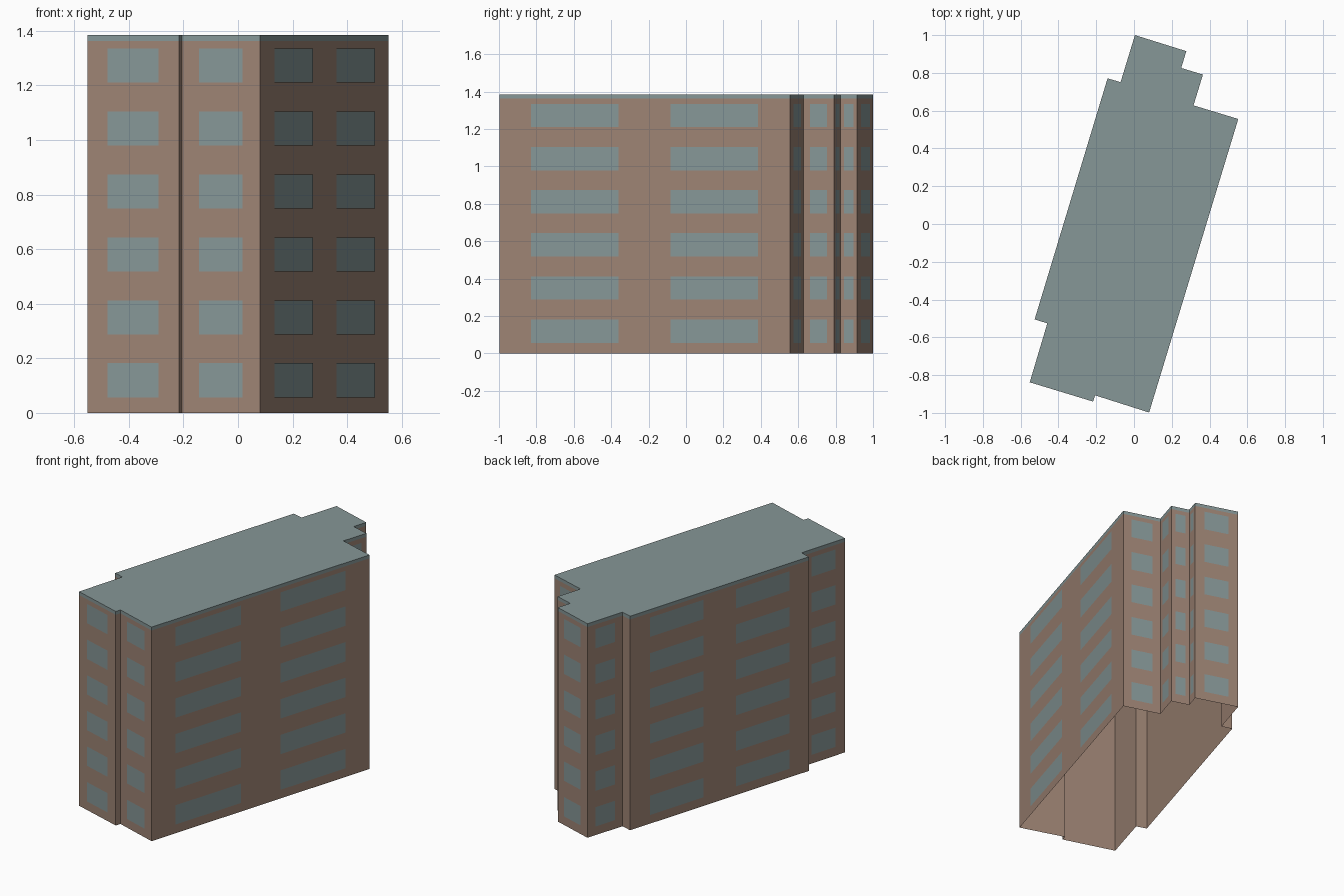
import bpy
from mathutils import Vector

cube = bpy.data.objects.get("Cube")
if cube:
    bpy.data.objects.remove(cube, do_unlink=True)


def make_material(name, rgb):
    mat = bpy.data.materials.new(name)
    mat.use_nodes = True
    mat.diffuse_color = (*rgb, 1)
    mat.node_tree.nodes["Principled BSDF"].inputs["Base Color"].default_value = (*rgb, 1)
    return mat


def make_object(name, verts, faces, mat):
    mesh = bpy.data.meshes.new(name)
    mesh.from_pydata(verts, [], faces)
    mesh.materials.append(mat)
    mesh.update()
    obj = bpy.data.objects.new(name, mesh)
    bpy.context.collection.objects.link(obj)
    return obj


brick = make_material("brown_wall", (0.34, 0.23, 0.175))
glass = make_material("grey_teal", (0.24, 0.31, 0.31))

HEIGHT, BAND = 1.385, 1.363
FLOORS, SILL, STOREY, PANE = 6, 0.057, 0.2305, 0.125
ONE = [(0.22, 0.78)]
TWO = [(0.11, 0.41), (0.59, 0.89)]

# Footprint corners, counterclockwise, with the window bays of the wall that follows
plan = [
    (-0.552, -0.838, ONE), (-0.217, -0.94, []), (-0.206, -0.907, ONE),
    (0.08, -0.998, TWO), (0.552, 0.556, ONE), (0.315, 0.628, ONE),
    (0.365, 0.791, ONE), (0.25, 0.826, ONE), (0.277, 0.915, ONE),
    (0.005, 1.0, ONE), (-0.071, 0.751, []), (-0.14, 0.771, TWO),
    (-0.526, -0.505, []), (-0.459, -0.526, ONE),
]
corners = [Vector((x, y, 0)) for x, y, bays in plan]
count = len(corners)


def ring(name, low, high, mat, cap=False):
    """Open band of walls around the footprint, optionally closed on top."""
    verts = [(c.x, c.y, z) for z in (low, high) for c in corners]
    faces = [(i, (i + 1) % count, (i + 1) % count + count, i + count)
             for i in range(count)]
    if cap:
        faces.append(tuple(range(count, 2 * count)))
    return make_object(name, verts, faces, mat)


# Walls open at the bottom, and the roof with its edge band
ring("walls", 0, BAND, brick)
ring("roof", BAND, HEIGHT, glass, cap=True)

# Window panes lying just in front of every wall
verts, faces = [], []
for i, (x, y, bays) in enumerate(plan):
    start, end = corners[i], corners[(i + 1) % count]
    along = end - start
    out = along.cross(Vector((0, 0, 1))).normalized() * 0.002
    for left, right in bays:
        for floor in range(FLOORS):
            base = len(verts)
            z = SILL + floor * STOREY
            for t, h in ((left, z), (right, z), (right, z + PANE), (left, z + PANE)):
                verts.append(start + along * t + out + Vector((0, 0, h)))
            faces.append(tuple(range(base, base + 4)))
make_object("windows", verts, faces, glass)
